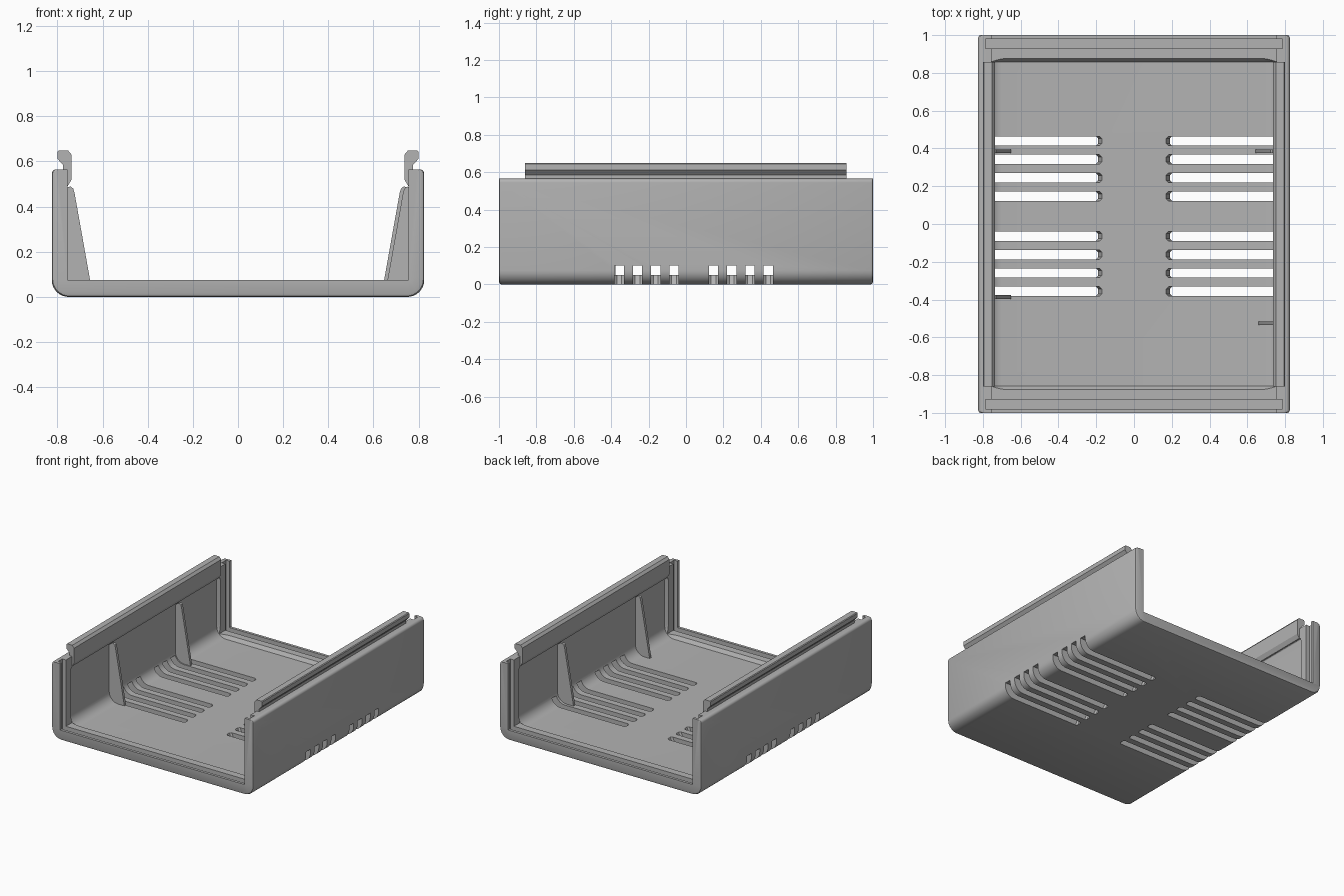
import bpy, bmesh, math
from mathutils import Vector

if "Cube" in bpy.data.objects:
    bpy.data.objects.remove(bpy.data.objects["Cube"], do_unlink=True)

grey = bpy.data.materials.new("plain_grey")
grey.use_nodes = True
grey.diffuse_color = (0.45, 0.45, 0.45, 1)
grey.node_tree.nodes["Principled BSDF"].inputs["Base Color"].default_value = grey.diffuse_color


def loft(name, rings):
    """Skin a closed solid through rings of equal point count."""
    bm = bmesh.new()
    loops = [[bm.verts.new(p) for p in ring] for ring in rings]
    for a, b in zip(loops, loops[1:]):
        for i in range(len(a)):
            j = (i + 1) % len(a)
            bm.faces.new((a[i], a[j], b[j], b[i]))
    bm.faces.new(loops[0])
    bm.faces.new(loops[-1])
    bmesh.ops.recalc_face_normals(bm, faces=bm.faces)
    mesh = bpy.data.meshes.new(name)
    bm.to_mesh(mesh)
    bm.free()
    mesh.materials.append(grey)
    obj = bpy.data.objects.new(name, mesh)
    bpy.context.collection.objects.link(obj)
    return obj


def section(points, y):
    return [Vector((x, y, z)) for x, z in points]


def prism(name, points, y0, y1):
    return loft(name, [section(points, y0), section(points, y1)])


def tub(half, bottom, top, radius, top_radius):
    """Symmetric cross-section with rounded lower and upper corners."""
    right = []
    for r, cz, start in ((radius, bottom + radius, -90), (top_radius, top - top_radius, 0)):
        for k in range(9):
            a = math.radians(start + k * 11.25)
            right.append((half - r + r * math.cos(a), cz + r * math.sin(a)))
    return right + [(-x, z) for x, z in reversed(right)]


def box(name, x, y0, y1, z0, z1):
    return prism(name, [(-x, z0), (x, z0), (x, z1), (-x, z1)], y0, y1)


# Outer block with softened ends
outer = [(-1, 0.014), (-0.996, 0.004), (-0.986, 0), (0.986, 0), (0.996, 0.004), (1, 0.014)]
shell = loft("case_shell", [section(tub(0.825 - d, d, 0.565, 0.075, 0.02), y) for y, d in outer])

# Through channel, recessed interior and end panel grooves
cutters = [box("channel_cutter", 0.755, -1.1, 1.1, 0.075, 1)]
inner = [(-0.88, 0.03), (-0.858, 0), (0.858, 0), (0.88, 0.03)]
cutters.append(loft("recess_cutter", [
    section(tub(0.775 - d, 0.05 + d, 0.495 - d, 0.075, 0.01), y) for y, d in inner]))
for s in (-1, 1):
    cutters.append(box("groove_cutter", 0.785, s * 0.93, s * 0.98, 0.045, 1))

# Vent slots wrap from the floor up the side walls
for s in (-1, 1):
    for first in (0.147, -0.357):
        for k in range(4):
            y, w, c = first + k * 0.0975, 0.025, 0.012
            rings = []
            for x, z in ((0.21, -0.05), (0.15, 0.1)):
                plan = [(0.9, -w), (0.9, w), (x + c, w), (x, w - c), (x, c - w), (x + c, -w)]
                rings.append([Vector((s * px, y + py, z)) for px, py in plan])
            cutters.append(loft("slot_cutter", rings))

bpy.context.view_layer.objects.active = shell
for cutter in cutters:
    cutter.hide_render = True
    mod = shell.modifiers.new("cut", "BOOLEAN")
    mod.operation, mod.solver, mod.object = "DIFFERENCE", "EXACT", cutter
    bpy.ops.object.modifier_apply(modifier=mod.name)
    bpy.data.objects.remove(cutter, do_unlink=True)

parts = [shell]

# Hooked snap rails along both wall tops
hook = [(0.765, 0.49), (0.755, 0.49), (0.737, 0.52), (0.737, 0.63), (0.752, 0.648),
        (0.795, 0.648), (0.8, 0.643), (0.8, 0.612), (0.775, 0.585), (0.775, 0.54)]
for s, side in ((1, "left"), (-1, "right")):
    parts.append(prism(side + "_snap_rail", [(s * x, z) for x, z in hook], -0.86, 0.857))

# Tapered support ribs on the inner walls
rib = [(0.65, 0.045), (0.724, 0.46), (0.73, 0.48), (0.742, 0.489), (0.757, 0.485),
       (0.785, 0.46), (0.785, 0.11), (0.76, 0.045)]
for name, s, y, shift in (("right_back_rib", -1, 0.385, 0), ("right_front_rib", -1, -0.387, 0),
                          ("left_back_rib", 1, 0.385, -0.008), ("left_front_rib", 1, -0.525, 0.007)):
    points = [(s * (x + (shift if x < 0.75 else 0)), z) for x, z in rib]
    parts.append(prism(name, points, y - 0.01, y + 0.01))

bpy.ops.object.select_all(action="DESELECT")
for part in parts:
    part.select_set(True)
bpy.ops.object.shade_smooth_by_angle(angle=math.radians(30))
